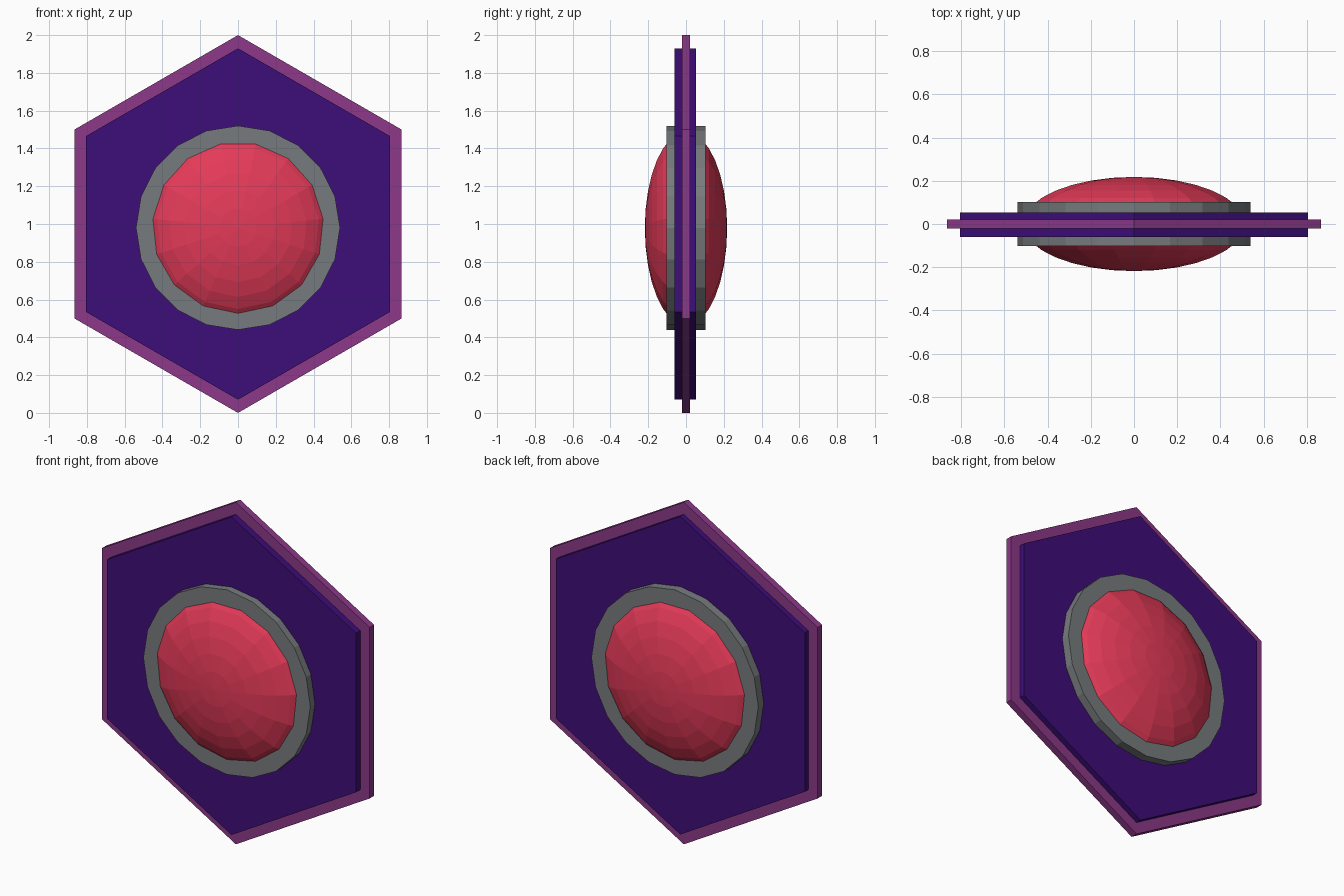
import bpy, bmesh, math

if "Cube" in bpy.data.objects:
    bpy.data.objects.remove(bpy.data.objects["Cube"])


def material(name, rgb):
    """Flat material from an sRGB 0-255 colour."""
    lin = [((c / 255 + 0.055) / 1.055) ** 2.4 if c > 10 else c / 255 / 12.92 for c in rgb]
    mat = bpy.data.materials.new(name)
    mat.diffuse_color = (*lin, 1)
    mat.use_nodes = True
    mat.node_tree.nodes["Principled BSDF"].inputs["Base Color"].default_value = mat.diffuse_color
    return mat


def turned(name, profile, sides, mat, z, start=0.0):
    """Turn (radius, y) points about a front-to-back axis at height z.
    start is the angle of the first corner, measured from straight up."""
    bm = bmesh.new()
    loops = []
    for r, y in profile:
        count = sides if r > 1e-6 else 1
        loops.append([bm.verts.new((r * math.sin(start + math.tau * i / sides), y,
                                    z + r * math.cos(start + math.tau * i / sides)))
                      for i in range(count)])
    for a, b in zip(loops, loops[1:]):
        for i in range(sides):
            j = (i + 1) % sides
            quad = [a[i % len(a)], a[j % len(a)], b[j % len(b)], b[i % len(b)]]
            bm.faces.new(list(dict.fromkeys(quad)))
    for end in (loops[0], loops[-1]):
        if len(end) > 1:
            bm.faces.new(end)
    bmesh.ops.recalc_face_normals(bm, faces=bm.faces[:])
    mesh = bpy.data.meshes.new(name)
    bm.to_mesh(mesh)
    bm.free()
    mesh.materials.append(mat)
    obj = bpy.data.objects.new(name, mesh)
    bpy.context.collection.objects.link(obj)
    return obj


plum = material("plum", (140, 56, 136))
violet = material("deep violet", (61, 13, 120))
grey = material("grey", (119, 123, 125))
red = material("red", (228, 58, 88))

# Hexagonal rim and the thicker panel inside it
turned("hexagon_rim", [(1.0, -0.02), (1.0, 0.02)], 6, plum, 1.0)
turned("hexagon_panel", [(0.93, -0.06), (0.93, 0.053)], 6, violet, 1.0)

# Round collar passing through the panel
turned("collar", [(0.54, -0.103), (0.54, 0.103)], 20, grey, 0.98)

# Flattened faceted gem, bulging on both sides
RINGS = 16
gem = [(0.517 * math.sin(math.pi * k / RINGS), -0.218 * math.cos(math.pi * k / RINGS))
       for k in range(RINGS + 1)]
turned("gem", gem, 15, red, 0.98, start=math.pi)
